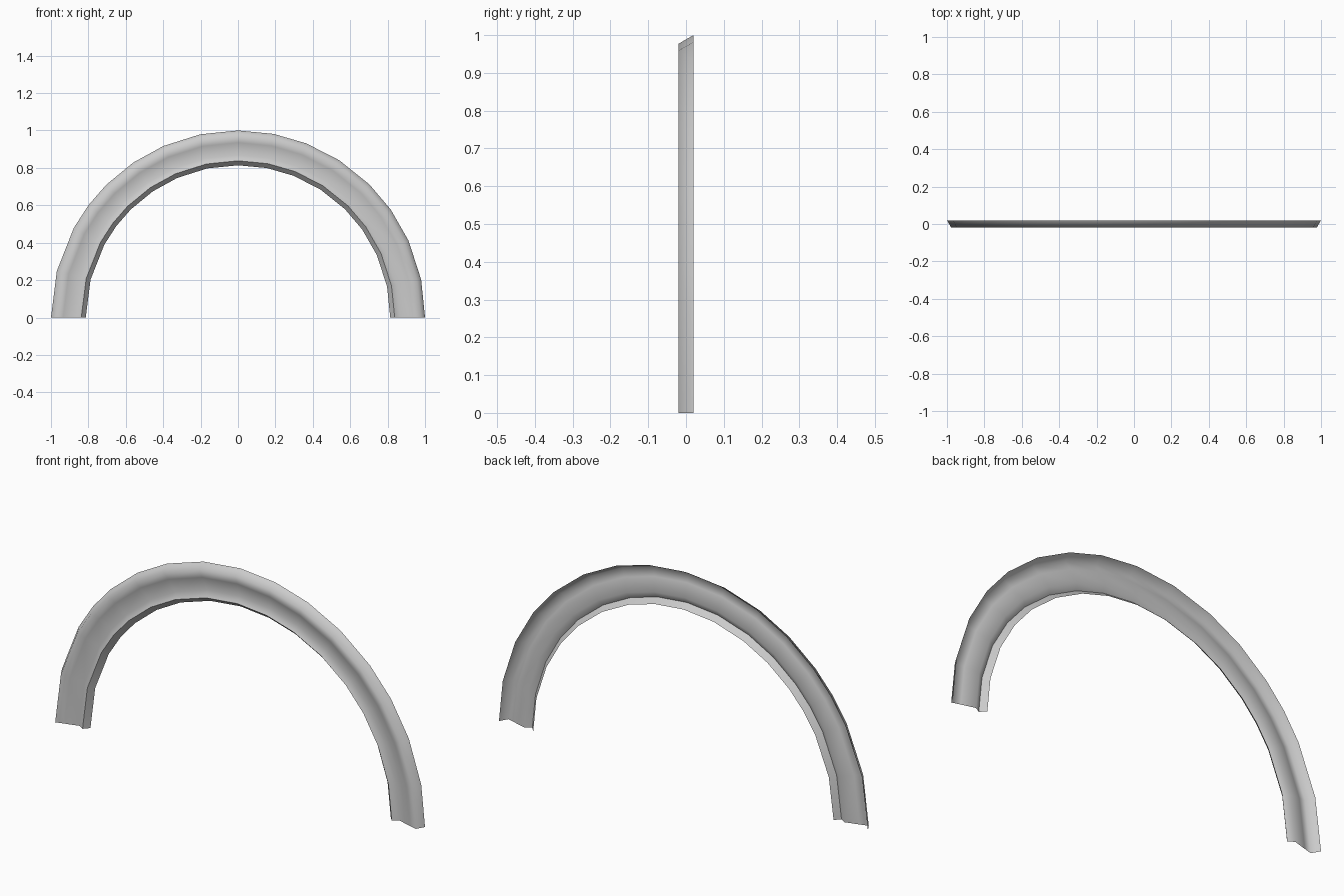
import bpy, bmesh
from math import radians, cos, sin

if "Cube" in bpy.data.objects:
    bpy.data.objects.remove(bpy.data.objects["Cube"])

# Cross-section of the thin pressed strip: (radius, y), outer rim to inner lip
PROFILE = [(1.0, 0.02), (0.977, -0.02), (0.935, -0.008), (0.868, 0.011),
           (0.838, -0.007), (0.814, 0.02)]
RIDGE = 4  # crisp inner ridge

# Slightly uneven stations around the half circle
ANGLES = [0, 11.7, 24.2, 35.3, 45.4, 57.2, 68.6, 79, 90,
          101.6, 113.5, 124, 134.8, 143.1, 151.4, 165.6, 180]

# Sweep the strip around the arch as an open sheet
bm = bmesh.new()
rings = [[bm.verts.new((r * cos(radians(a)), y, r * sin(radians(a))))
          for r, y in PROFILE] for a in ANGLES]
for r0, r1 in zip(rings, rings[1:]):
    for i in range(len(PROFILE) - 1):
        bm.faces.new((r0[i], r0[i + 1], r1[i + 1], r1[i])).smooth = True
    bm.edges.get((r0[RIDGE], r1[RIDGE])).smooth = False

# Make the sheet face the front
bm.normal_update()
if sum(f.normal.y for f in bm.faces) > 0:
    bmesh.ops.reverse_faces(bm, faces=bm.faces[:])

mesh = bpy.data.meshes.new("arch_trim")
bm.to_mesh(mesh)
bm.free()
arch = bpy.data.objects.new("arch_trim", mesh)
bpy.context.collection.objects.link(arch)
